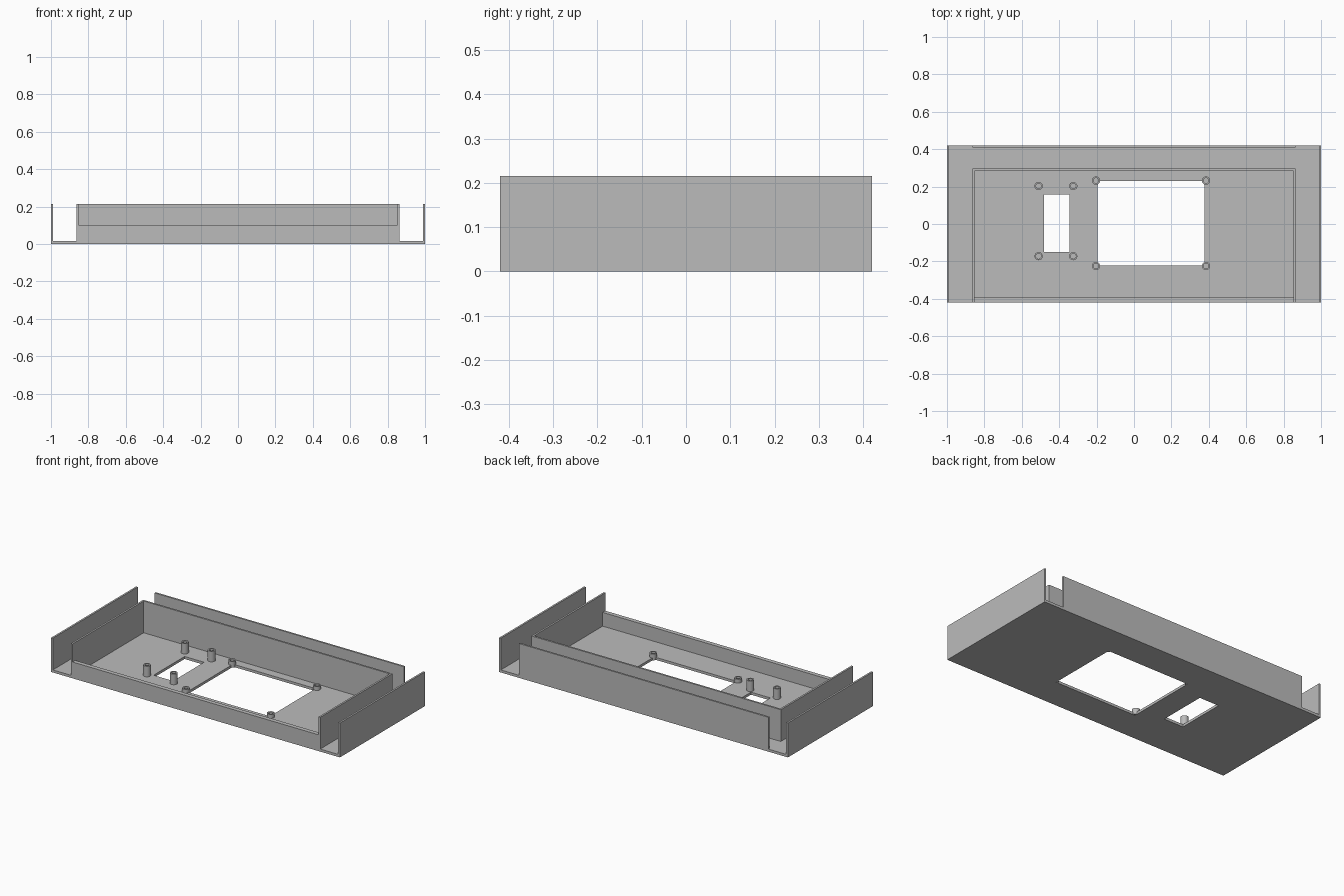
import bpy
import bmesh
from mathutils import Matrix, Vector

if "Cube" in bpy.data.objects:
    bpy.data.objects.remove(bpy.data.objects["Cube"], do_unlink=True)

# Single flat grey plastic
grey = bpy.data.materials.new("plain_grey")
grey.use_nodes = True
grey.diffuse_color = (0.5, 0.5, 0.5, 1)
grey.node_tree.nodes["Principled BSDF"].inputs["Base Color"].default_value = (0.5, 0.5, 0.5, 1)

FLOOR = 0.016   # floor thickness
TOP = 0.215     # full wall height
HALF_Y = 0.42
WALL = 0.0115


def finish(name, bm):
    bmesh.ops.recalc_face_normals(bm, faces=bm.faces)
    mesh = bpy.data.meshes.new(name)
    bm.to_mesh(mesh)
    bm.free()
    mesh.materials.append(grey)
    obj = bpy.data.objects.new(name, mesh)
    bpy.context.collection.objects.link(obj)
    return obj


def box(name, x, y, z):
    bm = bmesh.new()
    size = Vector([b - a for a, b in (x, y, z)])
    middle = Vector([(a + b) / 2 for a, b in (x, y, z)])
    bmesh.ops.create_cube(bm, size=1, matrix=Matrix.Translation(middle) @ Matrix.Diagonal(size).to_4x4())
    return finish(name, bm)


def post(name, x, y, top, outer=0.022, inner=0.014):
    # Hollow post: spin a stepped profile, with a blind bore just above the floor
    low, bore = 0.001, FLOOR + 0.001
    profile = [(0, low), (outer, low), (outer, top), (inner, top), (inner, bore), (0, bore)]
    bm = bmesh.new()
    verts = [bm.verts.new((x + r, y, z)) for r, z in profile]
    edges = [bm.edges.new(pair) for pair in zip(verts, verts[1:])]
    bmesh.ops.spin(bm, geom=verts + edges, cent=(x, y, 0), axis=(0, 0, 1),
                   angle=6.2831853, steps=32)
    bmesh.ops.remove_doubles(bm, verts=bm.verts, dist=0.0001)
    obj = finish(name, bm)
    bpy.ops.object.select_all(action="DESELECT")
    obj.select_set(True)
    bpy.context.view_layer.objects.active = obj
    bpy.ops.object.shade_smooth_by_angle()


# Floor plate with two rectangular openings
floor = box("floor_plate", (-1, 1), (-HALF_Y, HALF_Y), (0, FLOOR))
openings = {
    "small_opening_cutter": ((-0.48, -0.345), (-0.15, 0.157)),
    "large_opening_cutter": ((-0.195, 0.377), (-0.223, 0.23)),
}
for name, (x, y) in openings.items():
    cutter = box(name, x, y, (-0.1, 0.1))
    cut = floor.modifiers.new(name, "BOOLEAN")
    cut.operation = "DIFFERENCE"
    cut.solver = "EXACT"
    cut.object = cutter
    bpy.context.view_layer.objects.active = floor
    bpy.ops.object.modifier_apply(modifier=cut.name)
    bpy.data.objects.remove(cutter, do_unlink=True)

# Outer and inner side walls, mirrored left and right
INNER = 0.864
for side, s in (("left", 1), ("right", -1)):
    box(side + "_outer_wall", sorted((s, s * (1 - WALL))), (-HALF_Y, HALF_Y), (FLOOR, TOP))
    box(side + "_inner_wall", sorted((s * INNER, s * (INNER - WALL))), (-HALF_Y, 0.296), (FLOOR, TOP))

# Cross walls: outer back, inner back and the low front lip
span = INNER - WALL
box("outer_back_wall", (-INNER, INNER), (HALF_Y - WALL, HALF_Y), (FLOOR, TOP))
box("inner_back_wall", (-span, span), (0.296 - WALL, 0.296), (FLOOR, TOP))
box("front_lip", (-span, span), (-HALF_Y, -0.393), (FLOOR, 0.102))

# Tall posts around the small opening, short ones at the large opening's corners
for i, (x, y) in enumerate((x, y) for x in (-0.51, -0.325) for y in (-0.172, 0.203)):
    post(f"tall_post_{i + 1}", x, y, 0.082)
for i, (x, y) in enumerate((x, y) for x in (-0.203, 0.385) for y in (-0.225, 0.232)):
    post(f"short_post_{i + 1}", x, y, 0.04)
